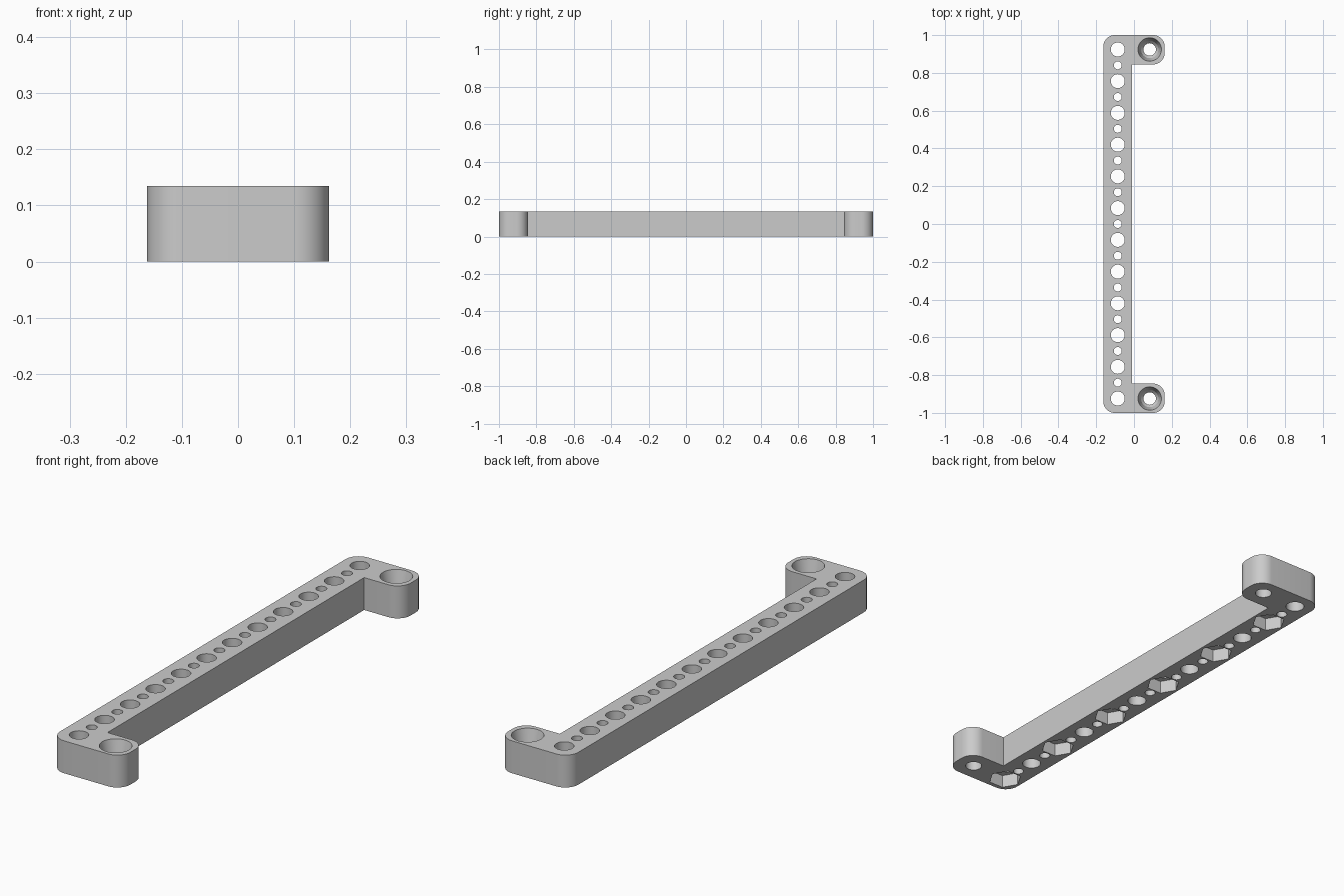
import bpy, bmesh, math
from mathutils import Vector

cube = bpy.data.objects.get("Cube")
if cube:
    bpy.data.objects.remove(cube, do_unlink=True)

HEIGHT = 0.135
BAR_X = -0.086      # centre line of the bar
TAB_X = 0.083       # centre of the tab holes
STEP = 0.168        # spacing of the large holes
END_Y = 5.5 * STEP
FILLET = 0.06

grey = bpy.data.materials.new("plain_grey")
grey.use_nodes = True
grey.diffuse_color = (0.6, 0.6, 0.6, 1)
grey.node_tree.nodes["Principled BSDF"].inputs["Base Color"].default_value = (0.6, 0.6, 0.6, 1)


def make_object(name, bm):
    bmesh.ops.recalc_face_normals(bm, faces=bm.faces)
    mesh = bpy.data.meshes.new(name)
    bm.to_mesh(mesh)
    bm.free()
    mesh.materials.append(grey)
    obj = bpy.data.objects.new(name, mesh)
    bpy.context.collection.objects.link(obj)
    return obj


def round_corner(prev, here, nxt, radius, steps=12):
    """Arc points that replace a right-angled corner."""
    a = (prev - here).normalized() * radius
    b = (nxt - here).normalized() * radius
    angles = [math.pi / 2 * i / steps for i in range(steps + 1)]
    return [here + a * (1 - math.sin(t)) + b * (1 - math.cos(t)) for t in angles]


def add_turned(bm, x, y, profile, sides):
    """Closed solid turned about a vertical axis from (radius, z) pairs."""
    rings = []
    for r, z in profile:
        rings.append([bm.verts.new((x + r * math.cos(2 * math.pi * i / sides),
                                    y + r * math.sin(2 * math.pi * i / sides), z))
                      for i in range(sides)])
    for low, high in zip(rings, rings[1:]):
        for i in range(sides):
            j = (i + 1) % sides
            bm.faces.new((low[i], low[j], high[j], high[i]))
    bm.faces.new(rings[0][::-1])
    bm.faces.new(rings[-1])


# Bracket body: long bar with a rounded tab at each end
corners = [(-0.162, -1, 1), (0.162, -1, 1), (0.162, -0.845, 1), (-0.01, -0.845, 0),
           (-0.01, 0.845, 0), (0.162, 0.845, 1), (0.162, 1, 1), (-0.162, 1, 1)]
pts = [Vector((x, y, 0)) for x, y, _ in corners]
outline = []
for i, p in enumerate(pts):
    if corners[i][2]:
        outline += round_corner(pts[i - 1], p, pts[(i + 1) % len(pts)], FILLET)
    else:
        outline.append(p)
bm = bmesh.new()
base = bm.faces.new([bm.verts.new(p) for p in outline])
top = bmesh.ops.extrude_face_region(bm, geom=[base])["geom"]
bmesh.ops.translate(bm, vec=(0, 0, HEIGHT),
                    verts=[v for v in top if isinstance(v, bmesh.types.BMVert)])
bracket = make_object("bracket", bm)

# Through holes: large and small alternating, plus countersunk tab holes
bm = bmesh.new()
for i in range(23):
    radius = 0.021 if i % 2 else 0.037
    add_turned(bm, BAR_X, -END_Y + i * STEP / 2, [(radius, -0.05), (radius, 0.2)], 40)
for side in (-1, 1):
    add_turned(bm, TAB_X, side * END_Y,
               [(0.033, -0.05), (0.033, 0.05), (0.046, 0.065),
                (0.062, HEIGHT), (0.062, 0.2)], 40)
holes = make_object("hole_cutter", bm)

# Hexagonal nut pockets under every second large hole
bm = bmesh.new()
for i in range(6):
    add_turned(bm, BAR_X, -END_Y + 2 * i * STEP, [(0.067, -0.05), (0.067, 0.055)], 6)
pockets = make_object("nut_pocket_cutter", bm)

bpy.ops.object.select_all(action="DESELECT")
bpy.context.view_layer.objects.active = bracket
bracket.select_set(True)
for cutter in (holes, pockets):
    cutter.hide_render = True
    mod = bracket.modifiers.new(cutter.name, "BOOLEAN")
    mod.operation = "DIFFERENCE"
    mod.solver = "EXACT"
    mod.object = cutter
    bpy.ops.object.modifier_apply(modifier=mod.name)
    bpy.data.objects.remove(cutter, do_unlink=True)

bpy.ops.object.shade_smooth_by_angle(angle=math.radians(25))
